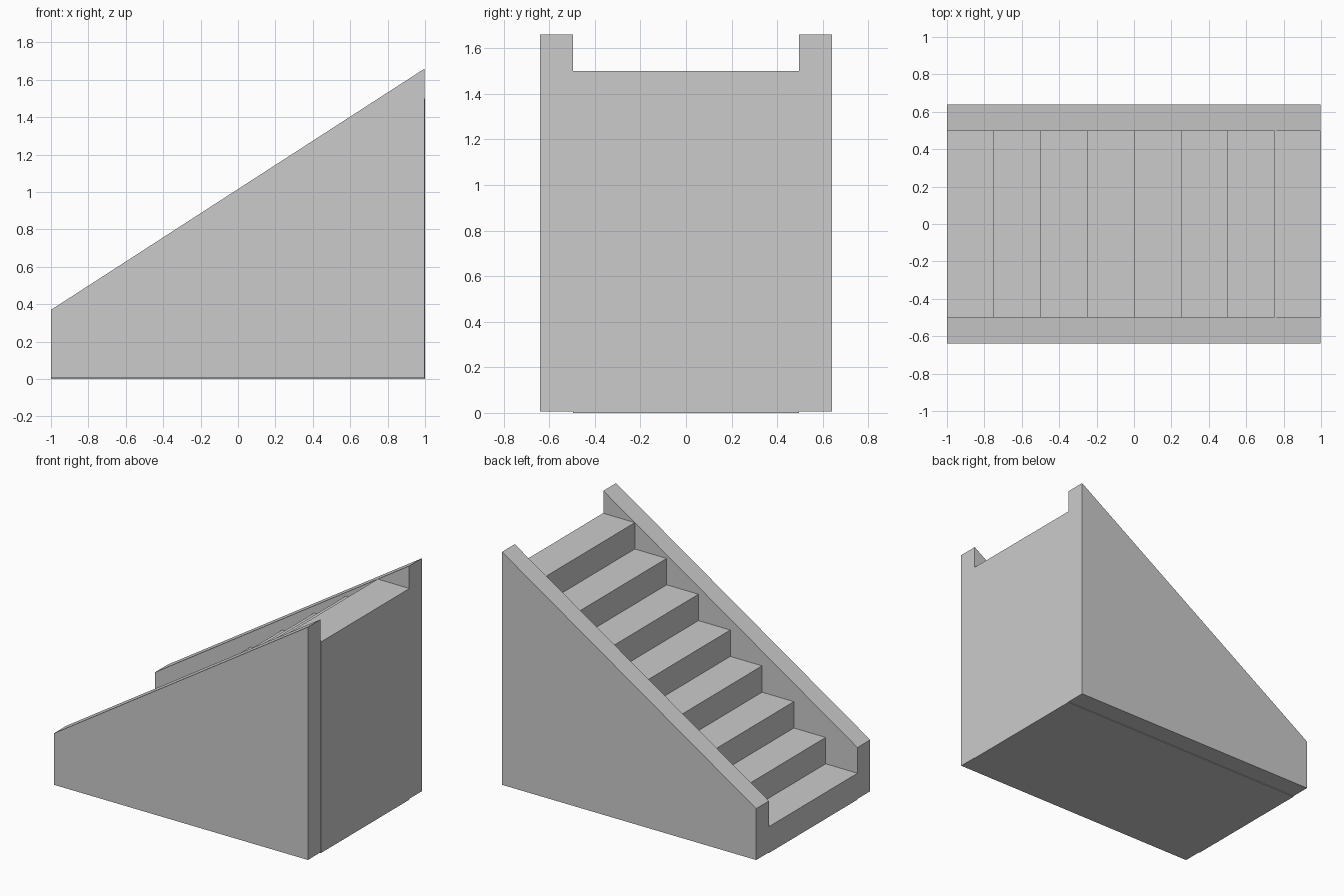
import bpy, bmesh

if "Cube" in bpy.data.objects:
    bpy.data.objects.remove(bpy.data.objects["Cube"])

STEPS, RUN, RISE = 8, 0.25, 0.1875
INNER, OUTER = 0.497, 0.64


def extrude_profile(name, profile, y0, y1):
    """Solid made from an (x, z) outline swept from y0 to y1."""
    bm = bmesh.new()
    face = bm.faces.new([bm.verts.new((x, y0, z)) for x, z in profile])
    res = bmesh.ops.extrude_face_region(bm, geom=[face])
    moved = [g for g in res["geom"] if isinstance(g, bmesh.types.BMVert)]
    bmesh.ops.translate(bm, verts=moved, vec=(0, y1 - y0, 0))
    bmesh.ops.recalc_face_normals(bm, faces=bm.faces)
    mesh = bpy.data.meshes.new(name)
    bm.to_mesh(mesh)
    bm.free()
    obj = bpy.data.objects.new(name, mesh)
    bpy.context.collection.objects.link(obj)
    return obj


# Solid flight of stairs with a flat back and base
outline = [(1, 0), (-1, 0)]
for i in range(STEPS):
    x, z = -1 + i * RUN, (i + 1) * RISE
    outline += [(x, z), (x + RUN, z)]
extrude_profile("stair_flight", outline, -INNER, INNER)

# Sloped side walls, a hair above the base of the flight
wall = [(-1, 0.005), (0.998, 0.005), (0.998, 1.66), (-1, 0.37)]
for name, side in (("front_side_wall", -1), ("back_side_wall", 1)):
    extrude_profile(name, wall, side * INNER, side * OUTER)
